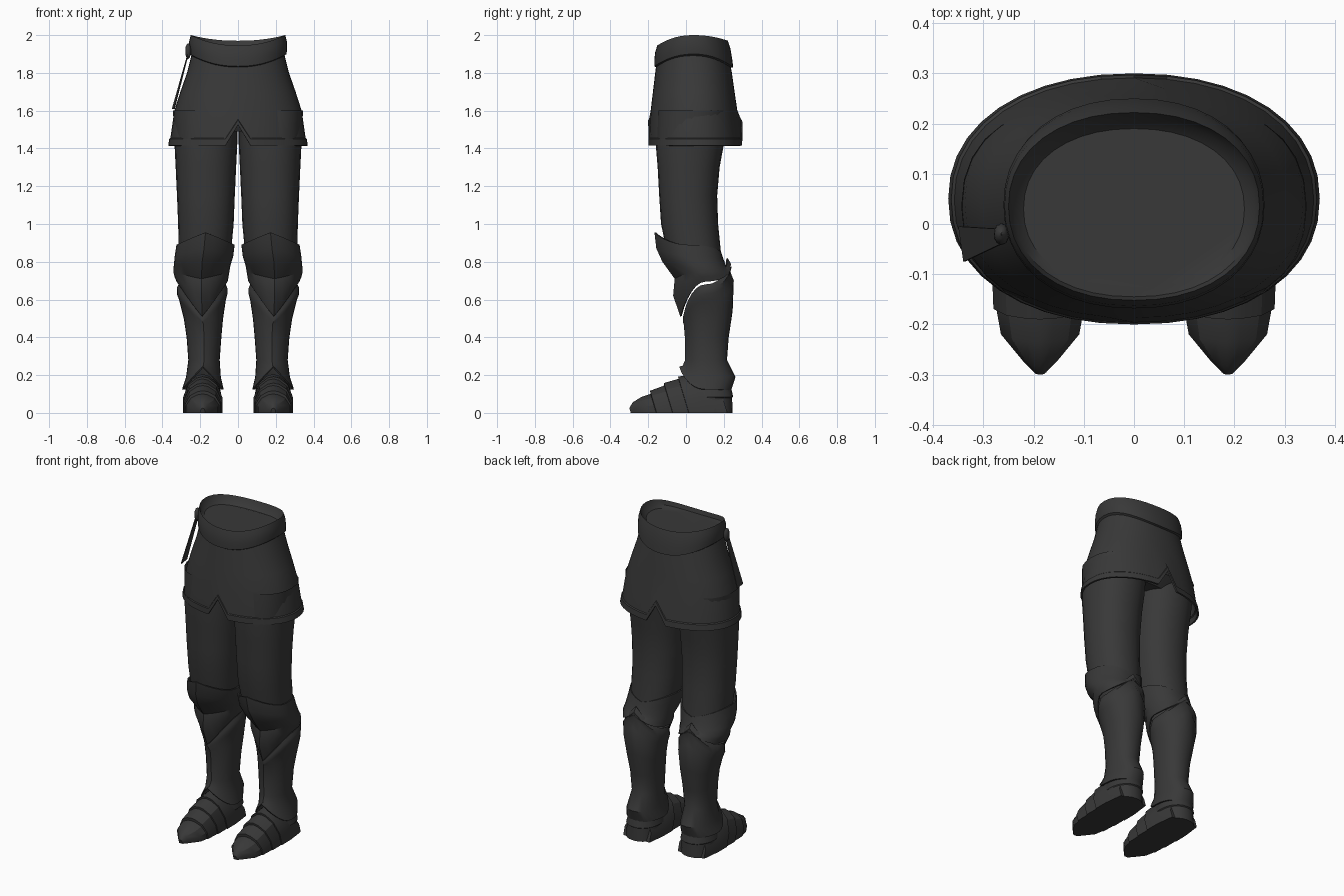
import bpy
import bmesh
import math
from mathutils import Vector

default_cube = bpy.data.objects.get("Cube")
if default_cube:
    bpy.data.objects.remove(default_cube, do_unlink=True)

# One dark grey for the whole outfit
GREY = (0.04, 0.04, 0.04, 1)
grey = bpy.data.materials.new("dark_grey")
grey.use_nodes = True
grey.diffuse_color = GREY
shader = grey.node_tree.nodes["Principled BSDF"]
shader.inputs["Base Color"].default_value = GREY
shader.inputs["Roughness"].default_value = 0.8


def finish(name, bm, thickness=0, angle=35):
    """Turn a bmesh into a shaded object, optionally given a wall thickness."""
    mesh = bpy.data.meshes.new(name)
    bm.to_mesh(mesh)
    bm.free()
    obj = bpy.data.objects.new(name, mesh)
    bpy.context.collection.objects.link(obj)
    mesh.materials.append(grey)
    bpy.ops.object.select_all(action="DESELECT")
    obj.select_set(True)
    bpy.context.view_layer.objects.active = obj
    if thickness:
        wall = obj.modifiers.new("wall", "SOLIDIFY")
        wall.thickness = thickness
        wall.offset = -1
        bpy.ops.object.modifier_apply(modifier=wall.name)
    bpy.ops.object.shade_smooth_by_angle(angle=math.radians(angle))
    return obj


def skin(rings, cap_first=False, cap_last=False):
    """Join closed rings of points with quads."""
    bm = bmesh.new()
    loops = [[bm.verts.new(point) for point in ring] for ring in rings]
    for upper, lower in zip(loops, loops[1:]):
        for i in range(len(upper)):
            j = (i + 1) % len(upper)
            bm.faces.new((upper[i], lower[i], lower[j], upper[j]))
    if cap_first:
        bm.faces.new(loops[0])
    if cap_last:
        bm.faces.new(loops[-1][::-1])
    return bm


def signed_power(value, power=0.92):
    return math.copysign(abs(value) ** power, value)


def ring(sides, side, peak, ridge, z, cx, rx, front, back, lift_front=0, lift_back=0):
    """Rounded ring whose front and back can be lifted and creased.
    peak is the width of the lifted point; zero gives a soft wave."""
    points = []
    middle, depth = (front + back) / 2, (back - front) / 2
    for i in range(sides):
        a = math.tau * i / sides
        c, s = math.cos(a), math.sin(a)
        weight = max(0, 1 - abs(c) / peak) if peak else s * s
        reach = signed_power(s)
        if s < 0:
            reach = (1 - ridge) * reach - ridge * (1 - abs(c))
        lift = lift_front if s < 0 else lift_back
        points.append(Vector((side * cx + rx * signed_power(c),
                              middle + depth * reach,
                              z + lift * weight)))
    return points


def loft(name, rows, sides=24, side=1, peak=0, ridge=0, thickness=0, caps=(False, False)):
    rings = [ring(sides, side, peak, ridge, *row) for row in rows]
    return finish(name, skin(rings, *caps), thickness)


# Rows: z, centre x, half width, front y, back y, front lift, back lift
SKIRT = [
    (1.9, 0, .245, -.15, .225),
    (1.8, 0, .27, -.163, .243),
    (1.7, 0, .305, -.175, .257),
    (1.6, 0, .337, -.187, .272),
    (1.455, 0, .358, -.196, .291, .1, .1),
    (1.45, 0, .364, -.2, .297, .1, .1),
    (1.415, 0, .37, -.2, .3, .11, .11),
]
SASH = [
    (1.95, 0, .22, -.13, .19, -.03, -.03),
    (1.97, 0, .24, -.145, .21, -.05, -.03),
    (2, 0, .25, -.152, .222, -.055, -.03),
    (1.97, 0, .258, -.163, .235, -.06, -.04),
    (1.93, 0, .26, -.168, .245, -.06, -.06),
    (1.9, 0, .257, -.168, .25, -.065, -.07),
    (1.885, 0, .24, -.15, .23, -.06, -.06),
]
HIPS = [(1.7, 0, .28, -.15, .23), (1.55, 0, .31, -.15, .23), (1.49, 0, .27, -.11, .17)]
THIGH = [
    (1.6, .172, .172, -.15, .22),
    (1.42, .17, .166, -.16, .2),
    (1.3, .17, .16, -.15, .178),
    (1.15, .17, .153, -.142, .165),
    (1, .17, .147, -.132, .17),
    (.8, .177, .135, -.09, .19),
]
KNEE = [
    (.89, .172, .154, -.167, .19, .065, -.05),
    (.83, .18, .155, -.157, .2, .04, -.02),
    (.78, .19, .15, -.125, .212, .02, 0),
    (.745, .194, .148, -.06, .22, -.035, .025),
    (.72, .193, .143, -.068, .232, -.1, .05),
    (.695, .19, .135, -.03, .24, -.185, .08),
]
GREAVE = [
    (.68, .19, .125, -.015, .22, -.17, .14),
    (.66, .19, .134, -.017, .238, -.16, .13),
    (.63, .19, .134, -.017, .234, -.14, .12),
    (.6, .188, .124, -.017, .253, -.12, .1),
    (.5, .183, .104, -.012, .247, -.03, .04),
    (.4, .18, .092, -.006, .226),
    (.28, .18, .083, -.004, .217),
    (.19, .183, .092, -.018, .262, .06, 0),
    (.125, .186, .11, -.036, .238, .12, -.01),
]
HEEL = [
    (.15, .185, .085, .01, .235),
    (.085, .186, .1, 0, .25),
    (.08, .187, .096, 0, .244),
    (0, .188, .1, 0, .247),
]
# Stations: y, half width, height, stepping up at each overlapping plate
FOOT = [
    (-.3, .012, .025), (-.283, .034, .055), (-.235, .078, .085),
    (-.188, .087, .1), (-.19, .093, .117),
    (-.115, .096, .145), (-.117, .101, .158),
    (-.04, .1, .18), (-.042, .105, .192),
    (.04, .104, .205), (.18, .09, .13),
]
ARCH = [(-1, 0), (-1, .4), (-.72, .78), (-.3, .96), (0, 1),
        (.3, .96), (.72, .78), (1, .4), (1, 0)]

# Clothing round the hips
loft("skirt", SKIRT, sides=40, peak=.156, thickness=.01)
loft("waist_sash", SASH, sides=40, caps=(True, False))
loft("hips", HIPS, caps=(True, True))


def foot(name, side):
    """Plated shoe lofted from toe to heel, each section leaning forward."""
    rings = [[(side * .187 + half * u, y + .3 * height * (1 - v), height * v)
              for u, v in ARCH] for y, half, height in FOOT]
    bm = skin(rings, True, True)
    bmesh.ops.recalc_face_normals(bm, faces=bm.faces)
    finish(name, bm, angle=30)


# Legs and armour
for label, side in (("left", 1), ("right", -1)):
    loft(label + "_thigh", THIGH, side=side)
    loft(label + "_knee_guard", KNEE, side=side, peak=1, ridge=.35, thickness=.008)
    loft(label + "_greave", GREAVE, side=side, peak=1, ridge=.25, thickness=.008)
    loft(label + "_heel", HEEL, side=side, caps=(True, True))
    foot(label + "_plated_shoe", side)

# Sash knot and its hanging tail on the right hip
knot = bmesh.new()
bmesh.ops.create_icosphere(knot, subdivisions=2, radius=1)
bmesh.ops.scale(knot, vec=(.016, .022, .042), verts=knot.verts)
bmesh.ops.translate(knot, vec=(-.264, -.02, 1.915), verts=knot.verts)
finish("sash_knot", knot)

tail = bmesh.new()
corners = [(-.268, -.01, 1.9), (-.35, -.005, 1.61), (-.34, -.075, 1.61), (-.266, -.04, 1.9)]
tail.faces.new([tail.verts.new(corner) for corner in corners])
finish("sash_tail", tail, thickness=.005)
